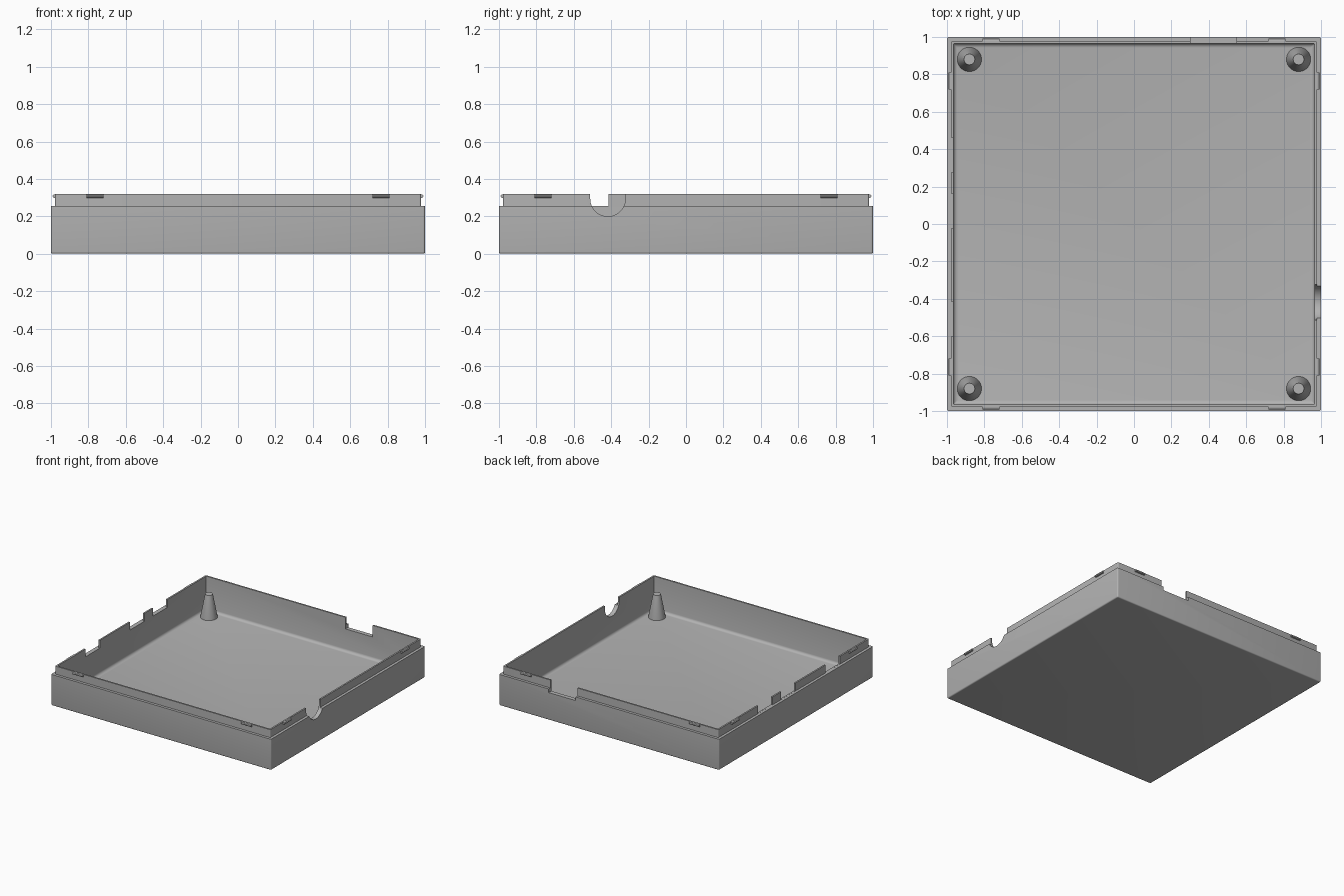
import bpy, bmesh
from math import sin, cos, pi, radians

cube = bpy.data.objects.get("Cube")
if cube:
    bpy.data.objects.remove(cube, do_unlink=True)

GREY = (0.45, 0.45, 0.45, 1)
grey = bpy.data.materials.new("plain grey")
grey.use_nodes = True
grey.diffuse_color = GREY
grey.node_tree.nodes["Principled BSDF"].inputs["Base Color"].default_value = GREY

STEP, TOP, FLOOR = 0.255, 0.32, 0.04
INNER, LIP = 0.965, 0.978


def make_object(name, bm):
    bmesh.ops.recalc_face_normals(bm, faces=bm.faces)
    mesh = bpy.data.meshes.new(name)
    bm.to_mesh(mesh)
    bm.free()
    mesh.materials.append(grey)
    obj = bpy.data.objects.new(name, mesh)
    bpy.context.collection.objects.link(obj)
    return obj


def activate(obj):
    bpy.ops.object.select_all(action='DESELECT')
    obj.select_set(True)
    bpy.context.view_layer.objects.active = obj


def smooth(obj):
    activate(obj)
    bpy.ops.object.shade_smooth_by_angle(angle=radians(35))


def loft(name, rings):
    """Skin a list of closed point rings and cap both ends."""
    bm = bmesh.new()
    loops = [[bm.verts.new(p) for p in ring] for ring in rings]
    n = len(loops[0])
    for a, b in zip(loops, loops[1:]):
        for i in range(n):
            j = (i + 1) % n
            bm.faces.new((a[i], a[j], b[j], b[i]))
    bm.faces.new(loops[0])
    bm.faces.new(loops[-1])
    return make_object(name, bm)


def rounded_square(half, z, r, steps=4):
    ring = []
    for corner in range(4):
        mid = (corner + 0.5) * pi / 2
        cx = (half - r) * (1 if cos(mid) > 0 else -1)
        cy = (half - r) * (1 if sin(mid) > 0 else -1)
        for k in range(steps + 1):
            a = (corner + k / steps) * pi / 2
            ring.append((cx + r * cos(a), cy + r * sin(a), z))
    return ring


def circle(x, y, z, r, n=32):
    return [(x + r * cos(2 * pi * i / n), y + r * sin(2 * pi * i / n), z) for i in range(n)]


def prism_x(name, profile, x0, x1):
    """Extrude a (y, z) outline along x."""
    return loft(name, [[(x, y, z) for y, z in profile] for x in (x0, x1)])


def box_outline(y0, y1, z0, z1):
    return [(y0, z0), (y1, z0), (y1, z1), (y0, z1)]


# Tray: rounded bottom edge, stepped lip, hollow inside with a floor fillet
EDGE, FILLET = 0.01, 0.022
arc = [k * pi / 8 for k in range(5)]
sections = [(1 - EDGE + EDGE * sin(a), EDGE - EDGE * cos(a), 0.002 + 0.008 * sin(a)) for a in arc]
sections += [(1, STEP, EDGE), (LIP, STEP, 0.008), (LIP, TOP, 0.008), (INNER, TOP, 0.006)]
sections += [(INNER - FILLET + FILLET * cos(a), FLOOR + FILLET - FILLET * sin(a), 0.006) for a in arc]
tray = loft("tray", [rounded_square(*s) for s in sections])

# Openings in the right wall (-x), back wall and left wall (+x)
cutters = [prism_x("port_cutter", box_outline(y0, y1, STEP + 0.0005, 0.5), -1.1, -0.92)
           for y0, y1 in ((0.275, 0.463), (-0.024, 0.163), (-0.602, -0.415))]
back = prism_x("back_cutter", box_outline(0.92, 1.1, 0.225, 0.5), 0.302, 0.549)
R, CY, CZ = 0.094, -0.418, 0.294
arch = [(CY - R * cos(pi * k / 24), CZ - R * sin(pi * k / 24)) for k in range(25)]
cable = prism_x("cable_cutter", arch + [(CY + R, 0.5), (CY - R, 0.5)], 0.92, 1.1)
cutters += [back, cable]
for cutter in cutters:
    cutter.hide_render = True
    mod = tray.modifiers.new("opening", 'BOOLEAN')
    mod.operation = 'DIFFERENCE'
    mod.solver = 'EXACT'
    mod.object = cutter
    activate(tray)
    bpy.ops.object.modifier_apply(modifier=mod.name)
    bpy.data.objects.remove(cutter, do_unlink=True)
smooth(tray)

# Tapered corner posts
for sx in (-1, 1):
    for sy in (-1, 1):
        x, y = 0.88 * sx, 0.88 * sy
        post = loft("corner_post", [circle(x, y, FLOOR - 0.01, 0.065),
                                    circle(x, y, FLOOR, 0.065),
                                    circle(x, y, 0.23, 0.029)])
        smooth(post)

# Snap ridges: two on each side of the lip
ridge = [(-LIP + 0.004, 0.298), (-LIP, 0.298), (-0.988, 0.301), (-0.992, 0.308),
         (-0.988, 0.315), (-LIP, 0.318), (-LIP + 0.004, 0.318)]
for side in range(4):
    for s in (-1, 1):
        snap = prism_x("snap_ridge", ridge, s * 0.765 - 0.046, s * 0.765 + 0.046)
        snap.rotation_euler.z = side * pi / 2
        smooth(snap)
